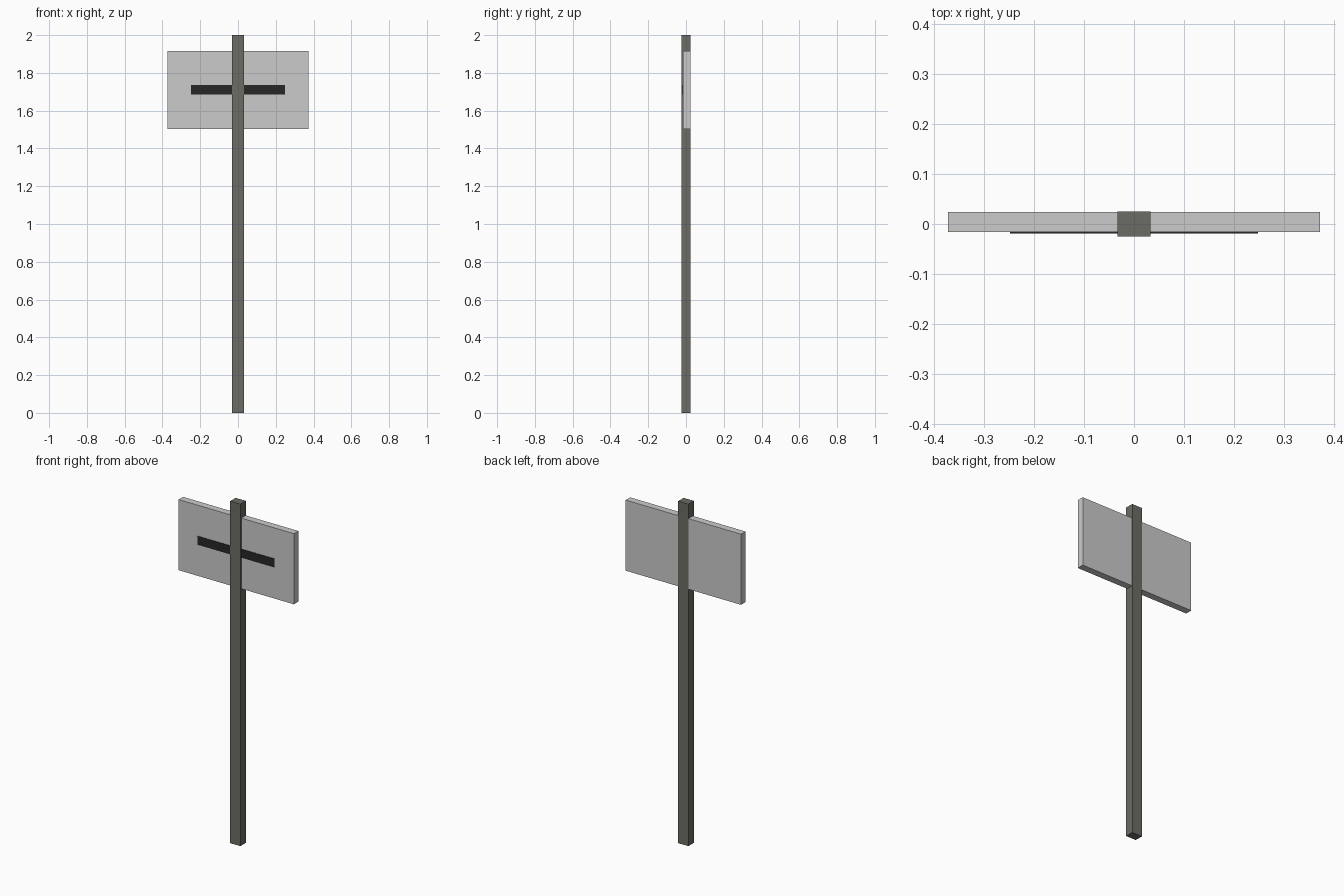
import bpy

if "Cube" in bpy.data.objects:
    bpy.data.objects.remove(bpy.data.objects["Cube"])


def material(name, color):
    mat = bpy.data.materials.new(name)
    mat.diffuse_color = (*color, 1)
    mat.use_nodes = True
    mat.node_tree.nodes["Principled BSDF"].inputs["Base Color"].default_value = mat.diffuse_color
    return mat


def box(name, lo, hi, mat=None):
    """Axis-aligned box between two opposite corners."""
    center = [(a + b) / 2 for a, b in zip(lo, hi)]
    bpy.ops.mesh.primitive_cube_add(size=1, location=center)
    obj = bpy.context.object
    obj.name = name
    obj.scale = [b - a for a, b in zip(lo, hi)]
    bpy.ops.object.transform_apply(location=False, rotation=False, scale=True)
    if mat:
        obj.data.materials.append(mat)
    return obj


# Upright post, full height
box("post", (-0.033, -0.025, 0), (0.033, 0.025, 2),
    material("dark_post", (0.15, 0.15, 0.13)))

# Sign board, its back nearly flush with the post
box("sign_board", (-0.373, -0.0165, 1.502), (0.373, 0.0245, 1.915))

# Thin dark stripe on the front of the board
box("front_stripe", (-0.249, -0.0195, 1.685), (0.249, -0.016, 1.735),
    material("black_stripe", (0.02, 0.02, 0.02)))
